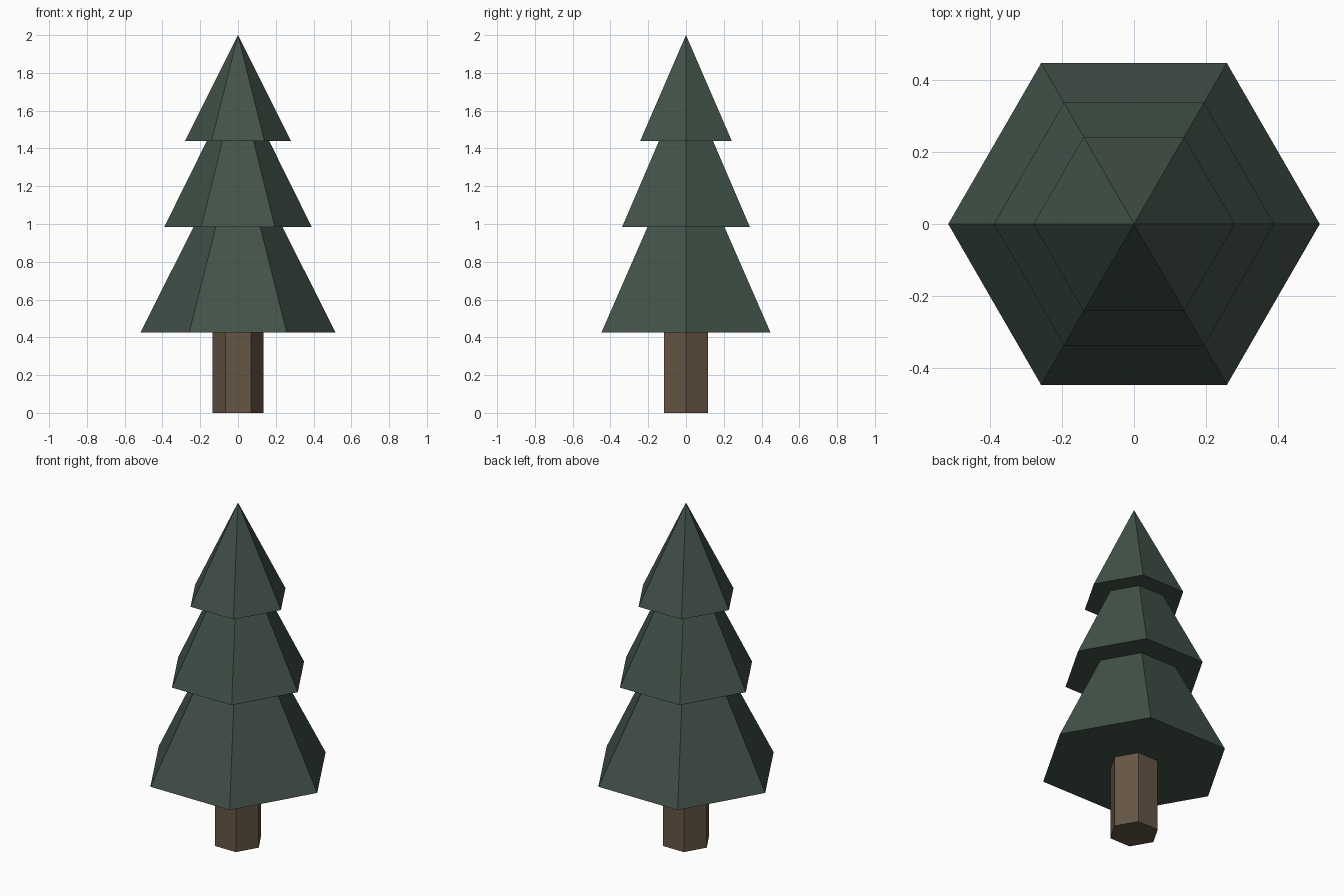
import bpy
import bmesh
from math import cos, sin, tau

if "Cube" in bpy.data.objects:
    bpy.data.objects.remove(bpy.data.objects["Cube"], do_unlink=True)

SIDES = 6


def make_material(name, color):
    mat = bpy.data.materials.new(name)
    mat.use_nodes = True
    mat.diffuse_color = color
    mat.node_tree.nodes["Principled BSDF"].inputs["Base Color"].default_value = color
    return mat


def ring(bm, radius, z):
    return [bm.verts.new((radius * cos(tau * i / SIDES), radius * sin(tau * i / SIDES), z))
            for i in range(SIDES)]


def make_solid(name, base_z, base_radius, top_z, top_radius, mat):
    """Closed hexagonal prism or, with a zero top radius, a pyramid."""
    bm = bmesh.new()
    base = ring(bm, base_radius, base_z)
    bm.faces.new(base[::-1])
    if top_radius > 0:
        top = ring(bm, top_radius, top_z)
        bm.faces.new(top)
    else:
        tip = bm.verts.new((0, 0, top_z))
    for i in range(SIDES):
        j = (i + 1) % SIDES
        if top_radius > 0:
            bm.faces.new((base[i], base[j], top[j], top[i]))
        else:
            bm.faces.new((base[i], base[j], tip))
    mesh = bpy.data.meshes.new(name)
    bm.to_mesh(mesh)
    bm.free()
    mesh.materials.append(mat)
    obj = bpy.data.objects.new(name, mesh)
    bpy.context.collection.objects.link(obj)
    return obj


needle_green = make_material("needle_green", (0.054, 0.084, 0.065, 1))
bark_brown = make_material("bark_brown", (0.133, 0.093, 0.061, 1))

# Trunk
make_solid("trunk", 0, 0.135, 0.425, 0.135, bark_brown)

# Foliage tiers: the lower two end inside the tier above
make_solid("lower_foliage", 0.425, 0.517, 0.985, 0.235, needle_green)
make_solid("middle_foliage", 0.985, 0.39, 1.44, 0.165, needle_green)
make_solid("top_foliage", 1.44, 0.28, 2.0, 0, needle_green)
